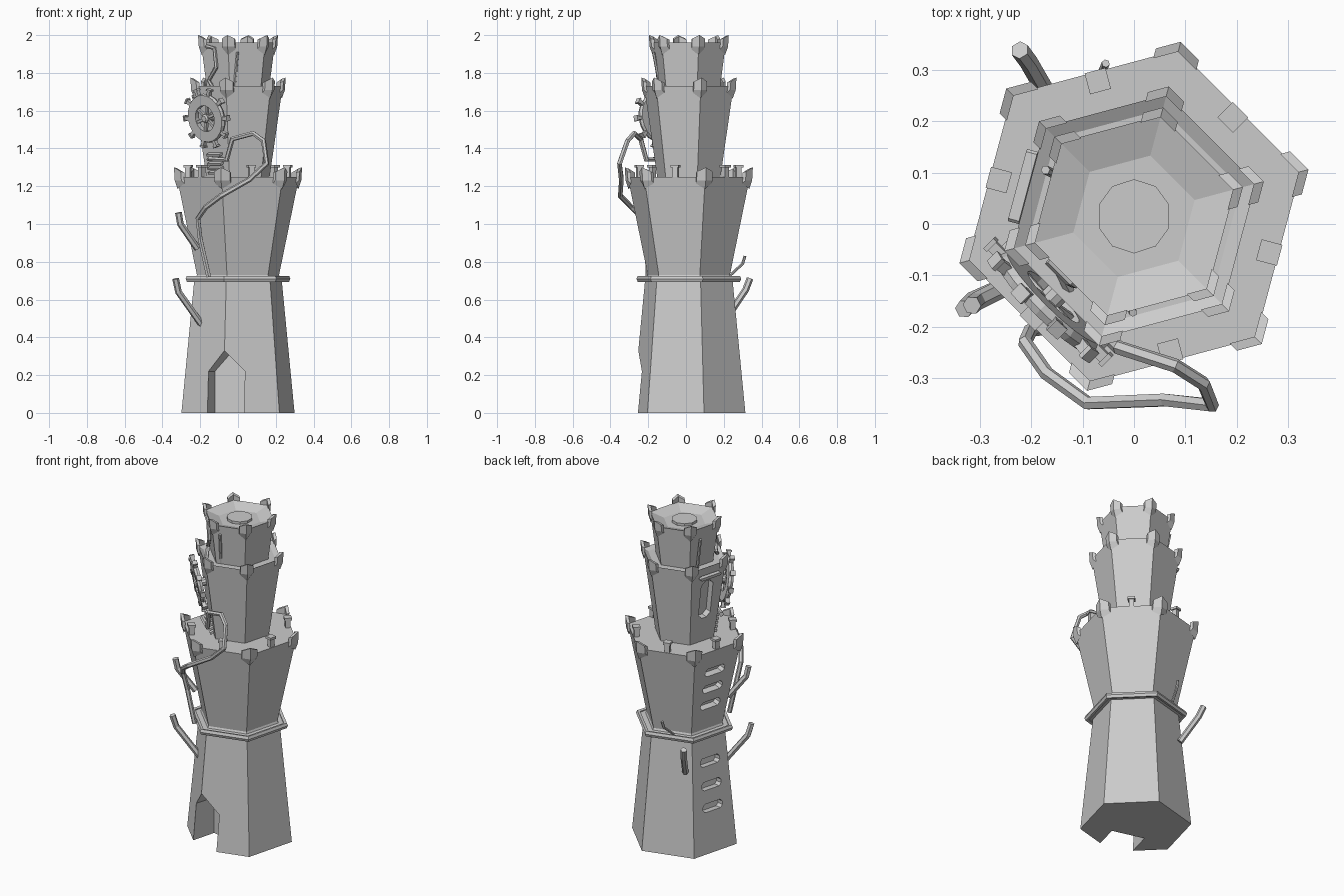
import bpy, bmesh, math
from math import sin, cos, pi, radians
from mathutils import Matrix, Vector

if "Cube" in bpy.data.objects:
    bpy.data.objects.remove(bpy.data.objects["Cube"])

CY = 0.015                      # tower axis in y
CORNERS = [15 + 60 * i for i in range(6)]


def make(name, bm, mat=None):
    bmesh.ops.recalc_face_normals(bm, faces=bm.faces)
    me = bpy.data.meshes.new(name)
    bm.to_mesh(me)
    bm.free()
    ob = bpy.data.objects.new(name, me)
    if mat:
        ob.matrix_world = mat
    bpy.context.collection.objects.link(ob)
    return ob


def lathe(name, prof, n=6, phase=15, mat=None, closed=False):
    """Rings of (radius, z) joined into a solid; closed makes an annulus."""
    bm = bmesh.new()
    rings = [[bm.verts.new((r * cos(radians(phase) + 2 * pi * i / n),
                            r * sin(radians(phase) + 2 * pi * i / n), z))
              for i in range(n)] for r, z in prof]
    pairs = list(zip(rings, rings[1:]))
    if closed:
        pairs.append((rings[-1], rings[0]))
    for a, b in pairs:
        for i in range(n):
            j = (i + 1) % n
            bm.faces.new((a[i], a[j], b[j], b[i]))
    if not closed:
        bm.faces.new(rings[0])
        bm.faces.new(rings[-1])
    return make(name, bm, mat or Matrix.Translation((0, CY, 0)))


def prism(name, pts, z0, z1, mat):
    bm = bmesh.new()
    f = bm.faces.new([bm.verts.new((x, y, z0)) for x, y in pts])
    top = bmesh.ops.extrude_face_region(bm, geom=[f])['geom']
    bmesh.ops.translate(bm, vec=(0, 0, z1 - z0),
                        verts=[v for v in top if isinstance(v, bmesh.types.BMVert)])
    return make(name, bm, mat)


def rect(w, h, x=0, y=0):
    return [(x - w / 2, y - h / 2), (x + w / 2, y - h / 2),
            (x + w / 2, y + h / 2), (x - w / 2, y + h / 2)]


def pill(w, h):
    """Flat slot outline with chamfered ends."""
    c = min(w, h) * 0.3
    a, b = w / 2, h / 2
    return [(-a + c, -b), (a - c, -b), (a, -b + c), (a, b - c),
            (a - c, b), (-a + c, b), (-a, b - c), (-a, -b + c)]


def wall(angle, dist, z, tilt=0):
    """Frame on a wall: x sideways, y up, z outward."""
    a = radians(angle)
    n, up = Vector((cos(a), sin(a), 0)), Vector((0, 0, 1))
    m = Matrix((up.cross(n), up, n)).transposed().to_4x4()
    loc = Matrix.Translation((dist * n.x, dist * n.y + CY, z))
    return loc @ m @ Matrix.Rotation(radians(tilt), 4, 'X')


def cut(ob, cutter):
    cutter.hide_render = True
    m = ob.modifiers.new('cut', 'BOOLEAN')
    m.object, m.solver = cutter, 'EXACT'
    bpy.context.view_layer.objects.active = ob
    bpy.ops.object.modifier_apply(modifier=m.name)
    bpy.data.objects.remove(cutter)


def tube(name, pts, r):
    cu = bpy.data.curves.new(name, 'CURVE')
    cu.dimensions, cu.bevel_depth, cu.bevel_resolution = '3D', r, 1
    cu.use_fill_caps = True
    sp = cu.splines.new('POLY')
    sp.points.add(len(pts) - 1)
    for p, co in zip(sp.points, pts):
        p.co = (*co, 1)
    ob = bpy.data.objects.new(name, cu)
    bpy.context.collection.objects.link(ob)
    for s in [ob]:
        bpy.context.view_layer.objects.active = s
        s.select_set(True)
        bpy.ops.object.convert(target='MESH')
        for f in bpy.context.object.data.polygons:
            f.use_smooth = False
        bpy.context.object.select_set(False)


# Three stacked hexagonal tiers
base = lathe('lower_tower', [(.31, 0), (.24, .70), (.225, .73), (.335, 1.25)])
middle = lathe('middle_tower', [(.172, 1.24), (.245, 1.73), (.215, 1.715)])
lathe('upper_tower', [(.168, 1.70), (.203, 1.96), (.122, 1.935)])
lathe('roof_disc', [(.072, 1.92), (.072, 1.95)], n=10, phase=18)
lathe('belt_ring', [(.262, .697), (.28, .694), (.287, .71), (.28, .726), (.262, .723)],
      closed=True)
lathe('belt_bracket', [(.2, .70), (.268, .703), (.268, .717), (.2, .72)])

# Doorway cut through the front corner
cut(base, prism('door_cutter', [(-.1, -.1), (.1, -.1), (.1, .22), (0, .33), (-.1, .22)],
                .1, .5, wall(-105, 0, 0)))

# Slots in the back left face
for z in (.27, .40, .54):
    cut(base, prism('slot_cutter', pill(.14, .05), -.04, .08,
                    wall(165, (.31 - .1 * z) * .866, z, -5)))
for z in (.89, 1.0, 1.11):
    cut(base, prism('slot_cutter', pill(.14, .05), -.04, .08,
                    wall(165, (.225 + .2115 * (z - .73)) * .866, z, 10)))
cut(middle, prism('window_cutter', pill(.085, .24), -.035, .08, wall(165, .184, 1.52, 7.5)))
prism('window_bar', pill(.145, .018), -.01, .012, wall(165, .222, 1.675, 7.5))

# Pointed V-shaped merlons wrapping each corner
for tier, R, Z, L, up in (('lower', .335, 1.25, .05, .05), ('middle', .245, 1.73, .042, .045),
                          ('upper', .203, 1.96, .04, .04)):
    for k, ang in enumerate(CORNERS):
        bm = bmesh.new()
        stations = []
        for s in (-1, 0, 1):
            u, v = R + .012 - abs(s) * L * .5, s * L * .866
            top = Z + (up if s == 0 else up * .55)
            bot = Z - (.065 if s == 0 else .035)
            stations.append([bm.verts.new(c) for c in (
                (u - .016, v, bot), (u, v, Z - .02), (u + .004, v, top), (u - .016, v, top - .006))])
        for a, b in zip(stations, stations[1:]):
            for i in range(4):
                j = (i + 1) % 4
                bm.faces.new((a[i], a[j], b[j], b[i]))
        bm.faces.new(stations[0])
        bm.faces.new(stations[-1])
        make(f'{tier}_merlon_{k}', bm,
             Matrix.Translation((0, CY, 0)) @ Matrix.Rotation(radians(ang), 4, 'Z'))

# Bollards on the lower deck
for k in range(6):
    m = Matrix.Translation((0, CY, 0)) @ Matrix.Rotation(radians(45 + 60 * k), 4, 'Z')
    prism(f'bollard_stem_{k}', rect(.028, .028, .272), 1.24, 1.30, m)
    prism(f'bollard_cap_{k}', rect(.042, .042, .272), 1.298, 1.312, m)

# Toothed wheel on the middle tier
W = wall(-135, .235, 1.56, 10)
lathe('wheel_rim', [(.07, -.014), (.126, -.014), (.132, 0), (.126, .014), (.07, .014)],
      n=20, phase=0, mat=W, closed=True)
for k in range(10):
    r = W @ Matrix.Rotation(2 * pi * k / 10, 4, 'Z')
    prism(f'wheel_tooth_{k}', rect(.04, .018, .138), -.011, .011, r)
    prism(f'wheel_tooth_tip_{k}', rect(.01, .03, .158), -.014, .014, r)
for k in range(6):
    prism(f'wheel_spoke_{k}', rect(.065, .014, .045), -.008, .008,
          W @ Matrix.Rotation(2 * pi * k / 6 + .3, 4, 'Z'))
lathe('wheel_hub', [(.024, -.06), (.024, .014), (.016, .022)], n=10, mat=W)

# Slatted vent below the wheel
for k in range(5):
    prism(f'vent_slat_{k}', rect(.1, .012), -.02, .02,
          wall(-135, .157 + .003 * k, 1.275 + .024 * k, 25))

# Long hose running down the front
tube('front_hose', [(-.15, -.13, 1.345), (-.06, -.21, 1.34), (-.03, -.24, 1.45), (.08, -.275, 1.48),
                    (.135, -.31, 1.44), (.152, -.352, 1.32), (.06, -.342, 1.235),
                    (-.09, -.348, 1.15), (-.17, -.29, 1.09), (-.212, -.23, 1.03),
                    (-.20, -.205, .92), (-.155, -.20, .72)], .014)

# Exhaust horns
for name, dz in (('lower_left_horn', 0), ('upper_left_horn', .35)):
    low = (-.18, -.09, .45) if dz == 0 else (-.215, -.105, .52)
    tube(name, [low, (-.315, -.15, .64), (-.33, -.165, .71)] if dz == 0 else
         [(low[0], low[1], low[2] + dz), (-.305, -.15, 1.0), (-.315, -.158, 1.06)], .018)
tube('back_horn', [(-.15, .22, .51), (-.205, .315, .65), (-.222, .338, .71)], .018)
tube('back_thin_pipe', [(-.08, .235, .73), (-.06, .30, .79), (-.055, .312, .83)], .008)

# Thin pipes on the upper tier
tube('upper_bent_pipe', [(-.165, -.07, 1.94), (-.125, -.11, 1.93), (-.115, -.115, 1.83),
                         (-.155, -.07, 1.76), (-.12, -.14, 1.70), (-.1, -.15, 1.64)], .011)
tube('upper_front_rod', [(-.02, -.135, 1.71), (-.002, -.172, 1.91)], .008)
tube('upper_left_rod', [(-.14, .09, 1.71), (-.172, .105, 1.90)], .009)
